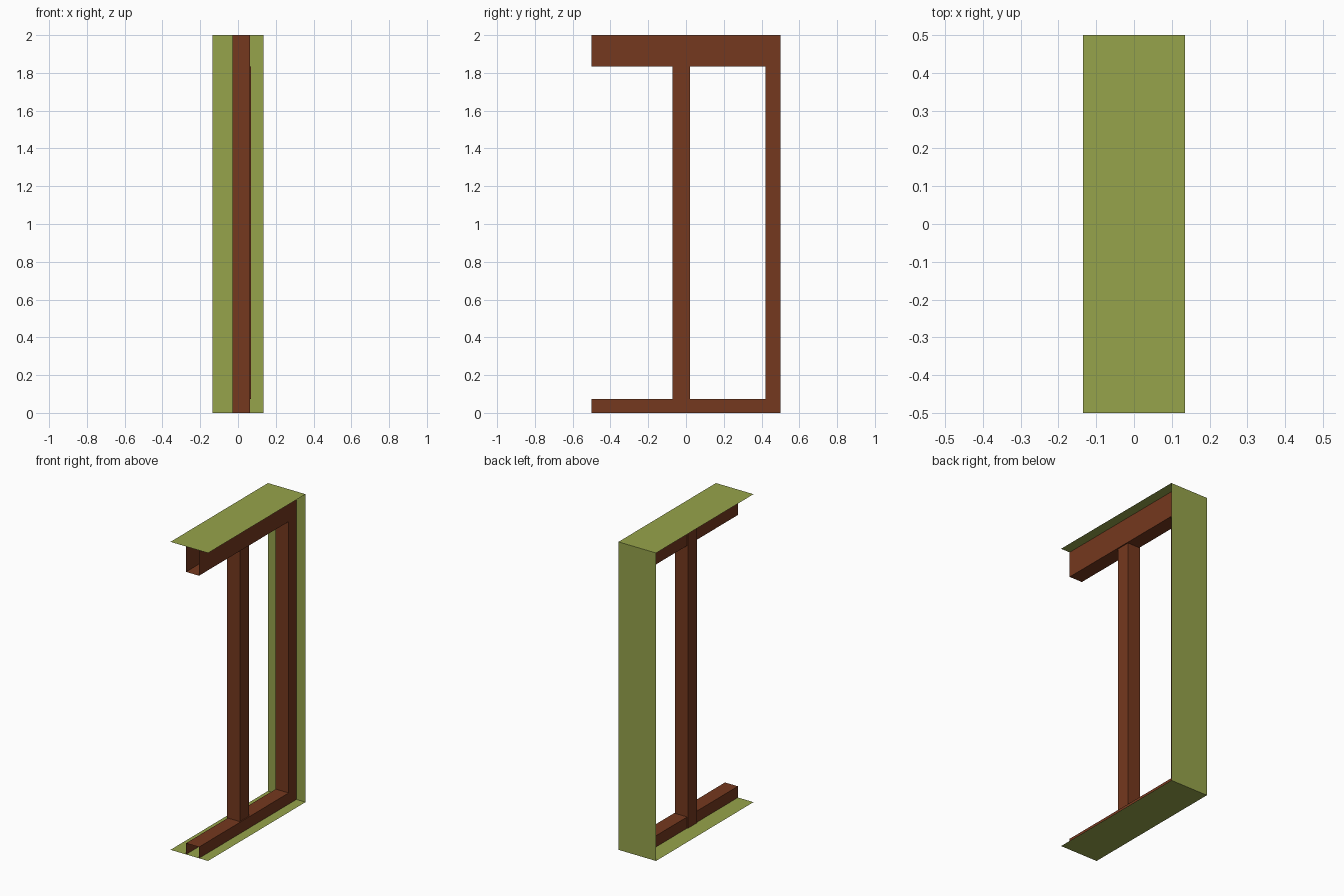
import bpy, bmesh

if "Cube" in bpy.data.objects:
    bpy.data.objects.remove(bpy.data.objects["Cube"])

HW = 0.135                     # half width of the facing strip
BX0, BX1 = -0.023, 0.07        # sides of the hollow frame channel
OUTER = [(-0.5, 2.0), (0.5, 2.0), (0.5, 0.0), (-0.5, 0.0)]             # (y, z)
INNER = [(-0.5, 1.835), (0.42, 1.835), (0.42, 0.073), (-0.5, 0.073)]


def material(name, color):
    m = bpy.data.materials.new(name)
    m.diffuse_color = (*color, 1)
    m.use_nodes = True
    m.node_tree.nodes["Principled BSDF"].inputs["Base Color"].default_value = m.diffuse_color
    return m


def make(name, quads, mat):
    bm = bmesh.new()
    for q in quads:
        bm.faces.new([bm.verts.new(p) for p in q])
    bmesh.ops.remove_doubles(bm, verts=bm.verts[:], dist=1e-5)
    me = bpy.data.meshes.new(name)
    bm.to_mesh(me)
    bm.free()
    me.materials.append(mat)
    ob = bpy.data.objects.new(name, me)
    bpy.context.collection.objects.link(ob)
    return ob


def sweep(path, x0, x1):
    """Sheet of quads along a (y, z) path, spanning x0 to x1."""
    return [[(x0, *a), (x1, *a), (x1, *b), (x0, *b)]
            for a, b in zip(path, path[1:])]


def side(x, a, b):
    """Flat band between two (y, z) paths at a fixed x."""
    return [[(x, *a[i]), (x, *b[i]), (x, *b[i + 1]), (x, *a[i + 1])]
            for i in range(len(a) - 1)]


green = material("green_paint", (0.305, 0.366, 0.07))
brown = material("brown_wood", (0.178, 0.040, 0.013))

# Thin C-shaped facing strip: top, back and bottom
make("facing_strip", sweep(OUTER, -HW, HW), green)

# Hollow channel frame behind the strip, open at its front ends
make("frame_channel",
     sweep(INNER[::-1], BX0, BX1)
     + side(BX0, INNER, OUTER) + side(BX1, OUTER, INNER), brown)

# Upright post, open-ended and running the full height inside the channel
ring = [(-0.028, -0.072), (0.063, -0.072), (0.063, 0.021), (-0.028, 0.021)]
make("center_post",
     [[(*a, 0), (*b, 0), (*b, 2), (*a, 2)]
      for a, b in zip(ring, ring[1:] + ring[:1])], brown)
